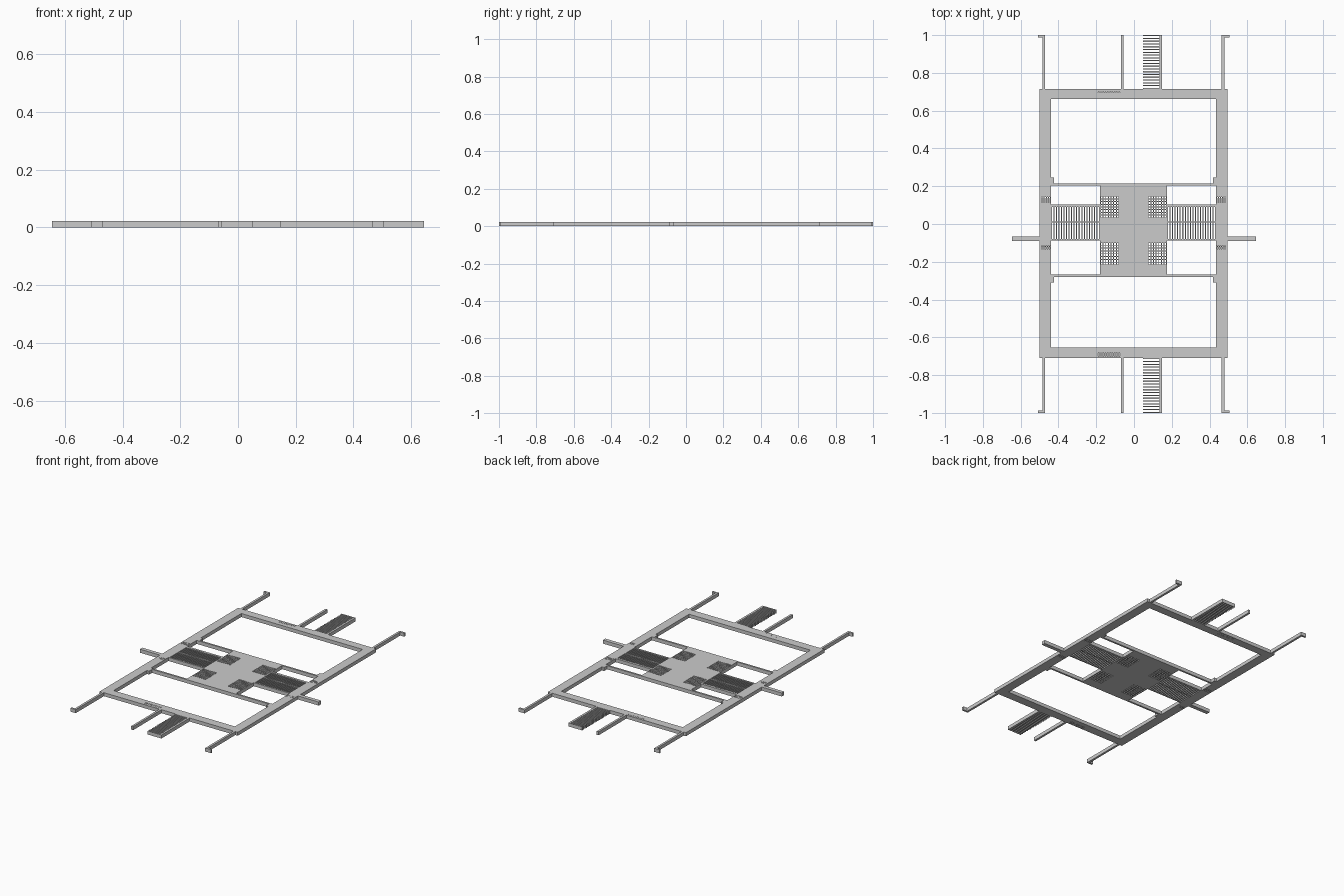
import bpy, bmesh

if "Cube" in bpy.data.objects:
    bpy.data.objects.remove(bpy.data.objects["Cube"])

H = 0.023  # height shared by every wall and slab

grey = bpy.data.materials.new("light_grey")
grey.diffuse_color = (0.6, 0.6, 0.6, 1)
grey.use_nodes = True
grey.node_tree.nodes["Principled BSDF"].inputs["Base Color"].default_value = grey.diffuse_color


def plan(name, rects, holes=()):
    """Extrude the union of (x0, x1, y0, y1) rectangles minus the holes."""
    xs = sorted({round(v, 5) for r in [*rects, *holes] for v in r[:2]})
    ys = sorted({round(v, 5) for r in [*rects, *holes] for v in r[2:]})

    def inside(x, y, group):
        return any(a < x < b and c < y < d for a, b, c, d in group)

    bm = bmesh.new()
    grid = {}

    def vert(x, y):
        if (x, y) not in grid:
            grid[x, y] = bm.verts.new((x, y, 0))
        return grid[x, y]

    for x0, x1 in zip(xs, xs[1:]):
        for y0, y1 in zip(ys, ys[1:]):
            cx, cy = (x0 + x1) / 2, (y0 + y1) / 2
            if inside(cx, cy, rects) and not inside(cx, cy, holes):
                bm.faces.new([vert(x0, y0), vert(x1, y0), vert(x1, y1), vert(x0, y1)])
    base = bm.faces[:]
    top = bmesh.ops.extrude_face_region(bm, geom=base, use_keep_orig=True)["geom"]
    bmesh.ops.translate(bm, vec=(0, 0, H), verts=[v for v in top if isinstance(v, bmesh.types.BMVert)])
    bmesh.ops.recalc_face_normals(bm, faces=bm.faces[:])
    bmesh.ops.dissolve_limit(bm, angle_limit=0.01, verts=bm.verts[:], edges=bm.edges[:])
    mesh = bpy.data.meshes.new(name)
    bm.to_mesh(mesh)
    bm.free()
    mesh.materials.append(grey)
    obj = bpy.data.objects.new(name, mesh)
    bpy.context.collection.objects.link(obj)
    return obj


def bars(lo, hi, count, width):
    """Evenly spaced (start, end) intervals, first and last flush with the limits."""
    step = (hi - lo - width) / (count - 1)
    return [(lo + i * step, lo + i * step + width) for i in range(count)]


def lattice(name, area, nx, ny, width=0.005):
    x0, x1, y0, y1 = area
    plan(name, [(a, b, y0, y1) for a, b in bars(x0, x1, nx, width)]
         + [(x0, x1, a, b) for a, b in bars(y0, y1, ny, width)])


# Lattice openings in the outer frame and in the central slab
frame_openings = [(-0.195, -0.07, 0.685, 0.71), (-0.195, -0.07, -0.705, -0.677)]
for x0, x1 in ((-0.495, -0.44), (0.435, 0.49)):
    frame_openings += [(x0, x1, 0.108, 0.147), (x0, x1, -0.137, -0.108)]
shafts = [(x0, x1, y0, y1) for x0, x1 in ((-0.18, -0.077), (0.073, 0.175))
          for y0, y1 in ((0.03, 0.15), (-0.22, -0.095))]

# Outer ring
plan("outer_frame", [(-0.5, 0.495, -0.71, 0.715)],
     [(-0.44, 0.435, -0.653, 0.662)] + frame_openings)

# Central slab with cross walls and their corner returns
core = [(-0.18, 0.175, -0.28, 0.215),
        (-0.44, 0.435, 0.203, 0.215), (-0.44, 0.435, -0.28, -0.268)]
for x0, x1 in ((-0.44, -0.424), (0.419, 0.435)):
    core += [(x0, x1, 0.203, 0.245), (x0, x1, -0.31, -0.268)]
plan("central_slab", core, shafts)

for i, area in enumerate(shafts):
    lattice(f"shaft_lattice_{i}", area, 8, 9)
for i, area in enumerate(frame_openings):
    wide = area[1] - area[0] > 0.1
    lattice(f"frame_lattice_{i}", area, 11 if wide else 6, 4)

# Side stairs: thin risers between long rails
for name, x0, x1 in (("left", -0.44, -0.18), ("right", 0.175, 0.435)):
    plan(f"{name}_stair", [(a, b, -0.085, 0.095) for a, b in bars(x0, x1, 20, 0.0055)]
         + [(x0, x1, 0.09, 0.104), (x0, x1, 0.007, 0.013), (x0, x1, -0.088, -0.08)])

# Side arms
plan("left_arm", [(-0.645, -0.5, -0.09, -0.065)])
plan("right_arm", [(0.495, 0.645, -0.09, -0.065)])

# End walls and end stairs at the front and back
for name, y0, y1, tip in (("front", -1.0, -0.71, -1.0), ("back", 0.715, 1.0, 0.988)):
    plan(f"{name}_left_wall", [(-0.484, -0.47, y0, y1), (-0.508, -0.47, tip, tip + 0.012)])
    plan(f"{name}_right_wall", [(0.464, 0.478, y0, y1), (0.464, 0.506, tip, tip + 0.012)])
    plan(f"{name}_middle_wall", [(-0.07, -0.056, y0, y1)])
    plan(f"{name}_stair", [(0.048, 0.14, a, b) for a, b in bars(y0, y1, 20, 0.006)]
         + [(0.135, 0.148, y0, y1)])
